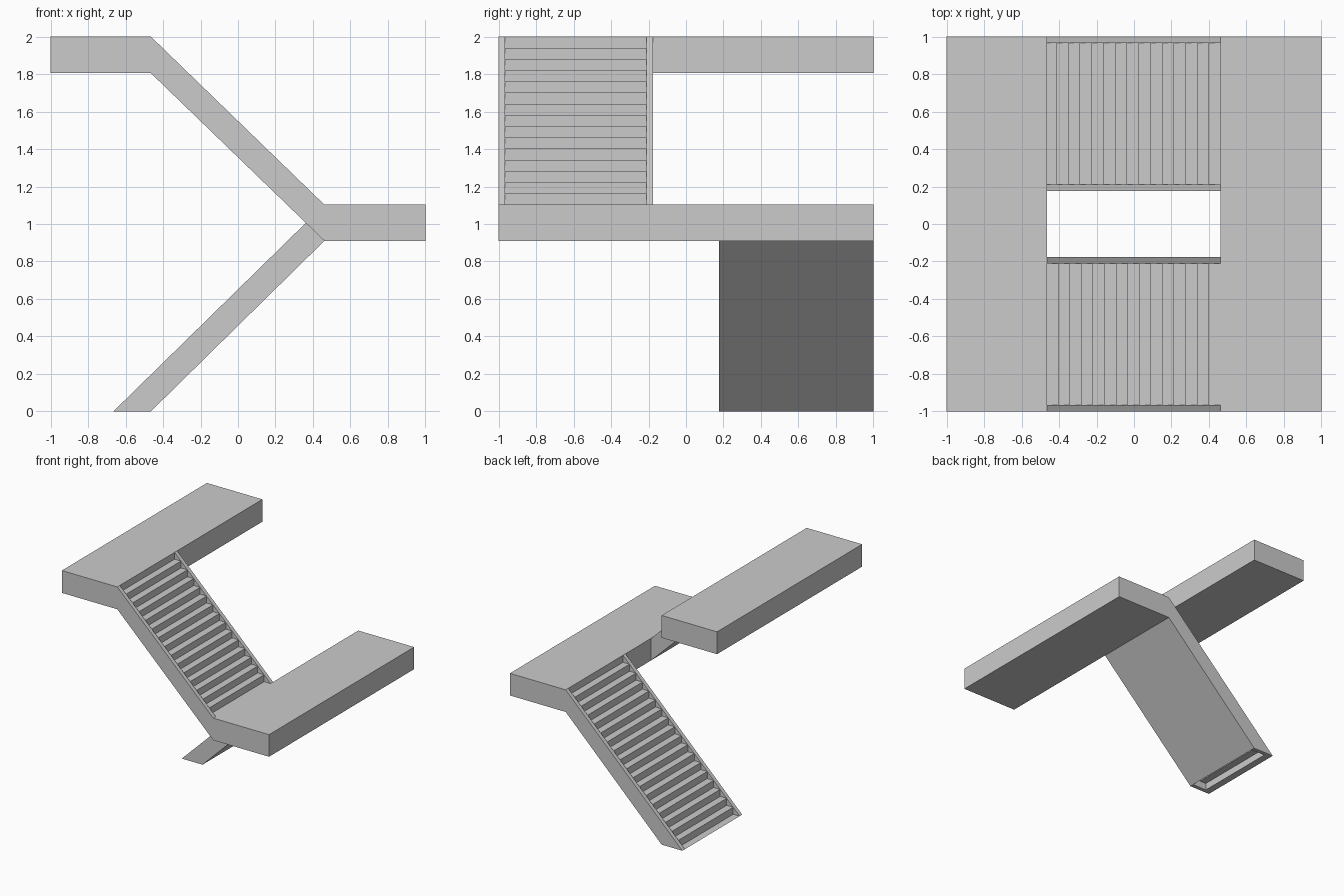
import bpy, bmesh

if "Cube" in bpy.data.objects:
    bpy.data.objects.remove(bpy.data.objects["Cube"])

EDGE = 0.035          # width of the side stringers
WIDTH = 0.825         # width of one flight
XL, XR = -0.465, 0.461  # inner edges of the two landings


def finish(name, bm):
    mesh = bpy.data.meshes.new(name)
    bm.to_mesh(mesh)
    bm.free()
    obj = bpy.data.objects.new(name, mesh)
    bpy.context.collection.objects.link(obj)
    return obj


def prism(name, profile, y0, y1):
    """Closed x-z profile extruded along y."""
    bm = bmesh.new()
    face = bm.faces.new([bm.verts.new((x, y0, z)) for x, z in profile])
    ext = bmesh.ops.extrude_face_region(bm, geom=[face])
    verts = [g for g in ext["geom"] if isinstance(g, bmesh.types.BMVert)]
    bmesh.ops.translate(bm, verts=verts, vec=(0, y1 - y0, 0))
    bmesh.ops.recalc_face_normals(bm, faces=bm.faces[:])
    return finish(name, bm)


def sheet(name, path, y0, y1):
    """Open x-z path swept along y (left to right faces up)."""
    bm = bmesh.new()
    rows = [[bm.verts.new((x, y, z)) for x, z in path] for y in (y0, y1)]
    for i in range(len(path) - 1):
        bm.faces.new((rows[0][i], rows[0][i + 1], rows[1][i + 1], rows[1][i]))
    return finish(name, bm)


def flight(name, profile, treads, y0):
    """Two stringers, a stepped top and a flat soffit between them."""
    y1 = y0 + WIDTH
    prism(name + "_stringer_front", profile, y0, y0 + EDGE)
    prism(name + "_stringer_back", profile, y1 - EDGE, y1)
    sheet(name + "_steps", treads, y0 + EDGE, y1 - EDGE)
    sheet(name + "_soffit", [profile[2], profile[3]], y0 + EDGE, y1 - EDGE)


# Landings
for name, x0, x1, z0, z1 in (("upper_landing", -1, XL, 1.805, 2.0),
                             ("middle_landing", XR, 1, 0.91, 1.103)):
    prism(name, [(x0, z0), (x1, z0), (x1, z1), (x0, z1)], -1, 1)

# Upper flight: descends from the upper landing to the middle landing
n = 15
run, rise = (XR - XL) / n, (2.0 - 1.103) / n
treads = []
for k in range(1, n + 1):
    z = 2.0 - k * rise
    treads += [(XL + (k - 1) * run, z), (XL + k * run, z)]
flight("upper_flight", [(XL, 2.0), (XR, 1.103), (XR, 0.91), (XL, 1.805)], treads, -1)

# Lower flight: climbs from the floor to the middle landing, open at its foot
n, foot = 18, -0.665
run, rise = (XR - foot) / n, 1.103 / n
treads = []
for k in range(n):
    treads += [(foot + k * run, k * rise), (foot + (k + 1) * run, k * rise)]
flight("lower_flight", [(foot, 0), (XR, 1.103), (XR, 0.91), (XL, 0)], treads, 1 - WIDTH)
